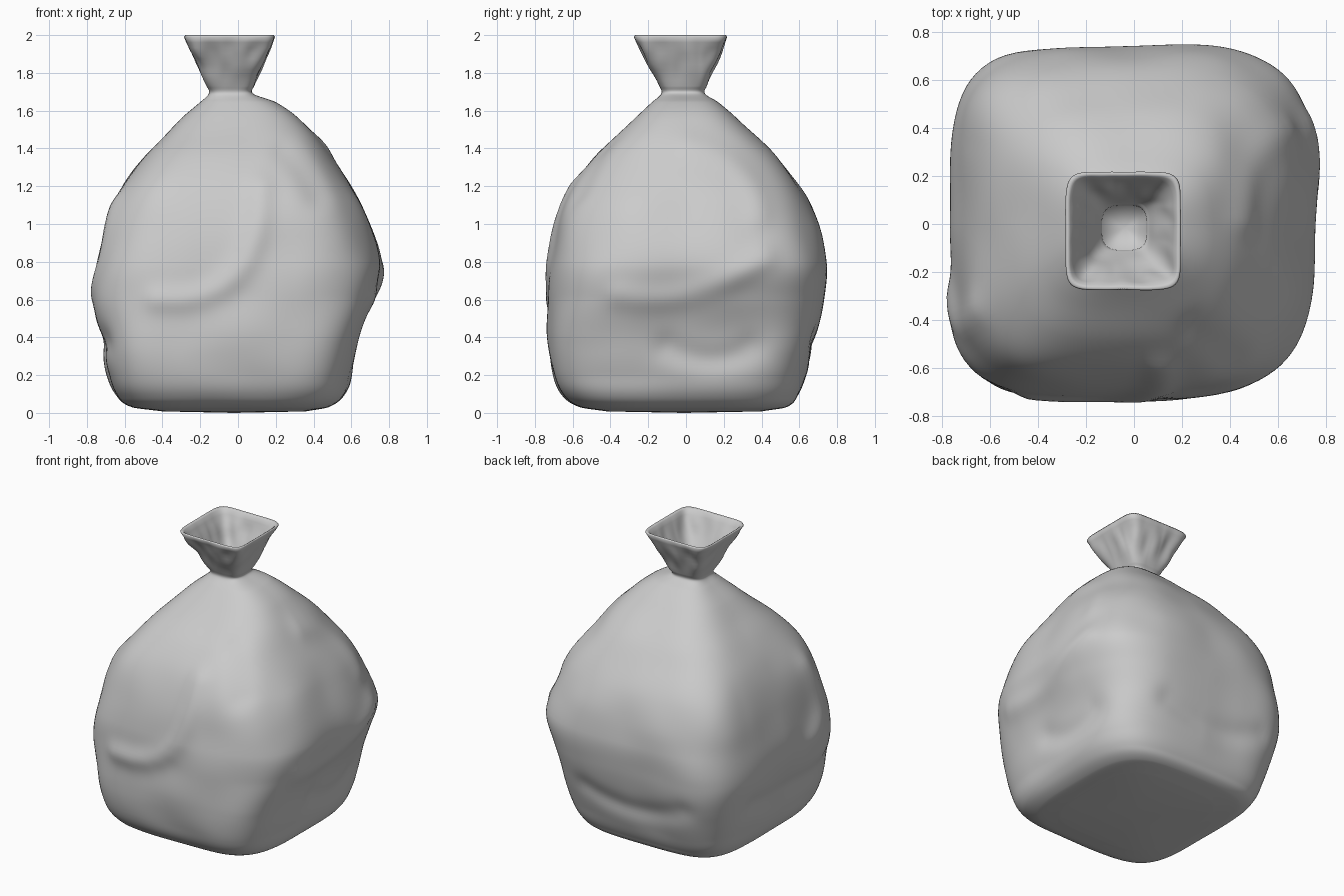
import bpy, bmesh, math
from mathutils import Vector, noise

if "Cube" in bpy.data.objects:
    bpy.data.objects.remove(bpy.data.objects["Cube"])

# Body profile: z, x min, x max, y min, y max
ROWS = [
    (0.008, -.40, .36, -.42, .40), (0.03, -.56, .48, -.56, .53),
    (0.09, -.64, .56, -.65, .59), (0.20, -.69, .60, -.70, .635),
    (0.40, -.725, .645, -.73, .69), (0.60, -.765, .71, -.725, .73),
    (0.80, -.74, .75, -.71, .74), (1.10, -.67, .655, -.65, .66),
    (1.35, -.505, .49, -.495, .485), (1.55, -.31, .33, -.28, .28),
    (1.645, -.20, .20, -.18, .17), (1.69, -.155, .08, -.13, .10),
    (1.73, -.165, .085, -.14, .11), (1.99, -.285, .195, -.275, .217),
]

# Folds: facing, start, bend and end as (across, z), height
FOLDS = [
    ('front', (-.42, .60), (.12, .55), (.12, 1.2), .025),
    ('front', (.25, 1.38), (.35, 1.3), (.42, 1.15), -.02),
    ('right', (-.35, .62), (.05, .55), (.4, .82), .02),
    ('right', (.02, 1.42), (.35, 1.35), (.38, 1.05), .018),
    ('right', (-.1, .35), (.15, .22), (.35, .35), -.02),
    ('left', (-.35, 1.1), (-.5, .8), (-.3, .65), .018),
    ('left', (-.5, .38), (-.1, .32), (.3, .4), -.02),
    ('back', (-.45, .42), (-.1, .25), (.3, .40), -.018),
]
DIRS = {'front': Vector((0, -1, 0)), 'back': Vector((0, 1, 0)),
        'right': Vector((1, 0, 0)), 'left': Vector((-1, 0, 0))}
SEGS, STEPS, NECK_Z, FOLD_WIDTH = 160, 9, 1.66, .07


def smooth_rows(rows, steps):
    """Smooth interpolation between neighbouring rows (slopes follow z)."""
    def slope(i, k):
        a, b = rows[max(i - 1, 0)], rows[min(i + 1, len(rows) - 1)]
        return (b[k] - a[k]) / (b[0] - a[0])
    out = []
    for i in range(len(rows) - 1):
        p, q = rows[i], rows[i + 1]
        h = q[0] - p[0]
        for s in range(steps):
            t = s / steps
            w = t * t * (3 - 2 * t)
            out.append([p[0] + h * t] + [
                p[k] + (q[k] - p[k]) * w + h * slope(i, k) * t * (1 - t) ** 2
                - h * slope(i + 1, k) * t * t * (1 - t) for k in range(1, 5)])
    return out + [list(rows[-1])]


def inset(row, d, dz):
    z, x0, x1, y0, y1 = row
    return (z + dz, x0 + d, x1 - d, y0 + d, y1 - d)


def squareness(z, c):
    """Boxy base (boxier on the left), rounder shoulders, square mouth."""
    if z < NECK_Z:
        return 4.3 - max(0, z - .4) * 1.1 - .5 * c * min(1, (NECK_Z - z) * 2)
    return 2.9 + (z - NECK_Z) * 13


def ring_points(row):
    z, x0, x1, y0, y1 = row
    for i in range(SEGS):
        a = 2 * math.pi * i / SEGS
        c, s = math.cos(a), math.sin(a)
        n = squareness(z, c)
        r = (abs(c) ** n + abs(s) ** n) ** (-1 / n)
        yield Vector(((x0 + x1) / 2 + r * c * (x1 - x0) / 2,
                      (y0 + y1) / 2 + r * s * (y1 - y0) / 2, z))


def curve(a, b, c, count=8):
    a, b, c = Vector(a), Vector(b), Vector(c)
    ts = [i / count for i in range(count + 1)]
    return [a.lerp(b, t).lerp(b.lerp(c, t), t) for t in ts]


PATHS = [(DIRS[f], curve(a, b, c), h) for f, a, b, c, h in FOLDS]


def path_distance(p, pts):
    best = 9.0
    for a, b in zip(pts, pts[1:]):
        t = max(0, min(1, (p - a).dot(b - a) / (b - a).length_squared))
        best = min(best, (p - a.lerp(b, t)).length)
    return best


def crumple(p):
    """Raised and sunken folds on the body, small pleats on the neck."""
    if p.z < NECK_Z:
        out = Vector((p.x, p.y, 0)).normalized()
        move = out * noise.noise(p * 3.2) * .018 * min(1, p.z * 5, (NECK_Z - p.z) * 5)
        for facing, pts, height in PATHS:
            w = out.dot(facing)
            if w > .5:
                q = Vector((p.y if facing.x else p.x, p.z))
                d = path_distance(q, pts) / FOLD_WIDTH
                move += out * height * min(1, (w - .5) * 4) * math.exp(-d * d)
        return p + move
    fade = min(1, (p.z - NECK_Z) * 8, max(0, (2 - p.z) * 12))
    pleat = noise.noise(Vector((p.x * 13, p.y * 13, p.z * 6)))
    return p + Vector((p.x + .04, p.y + .03, 0)) * pleat * .08 * fade


# Sack: one skin from the base, over the lip and down into the neck
bm = bmesh.new()
outer = smooth_rows(ROWS, STEPS)
lip = [inset(ROWS[-1], .006, .01)]
inner = [inset(r, .02, 0) for r in reversed(outer[-2 * STEPS:])]
rings = [[bm.verts.new(crumple(p)) for p in ring_points(r)] for r in outer + lip + inner]
for lo, hi in zip(rings, rings[1:]):
    for i in range(SEGS):
        j = (i + 1) % SEGS
        bm.faces.new((lo[i], lo[j], hi[j], hi[i]))

# Base and closed neck floor
for ring, drop in ((rings[0], .008), (rings[-1], 0)):
    mid = sum((v.co for v in ring), Vector()) / SEGS
    centre = bm.verts.new((mid.x, mid.y, mid.z - drop))
    for i in range(SEGS):
        bm.faces.new((ring[i], ring[(i + 1) % SEGS], centre))
bmesh.ops.recalc_face_normals(bm, faces=bm.faces)

mesh = bpy.data.meshes.new("tied_sack")
bm.to_mesh(mesh)
bm.free()
sack = bpy.data.objects.new("tied_sack", mesh)
bpy.context.collection.objects.link(sack)
mesh.shade_smooth()
